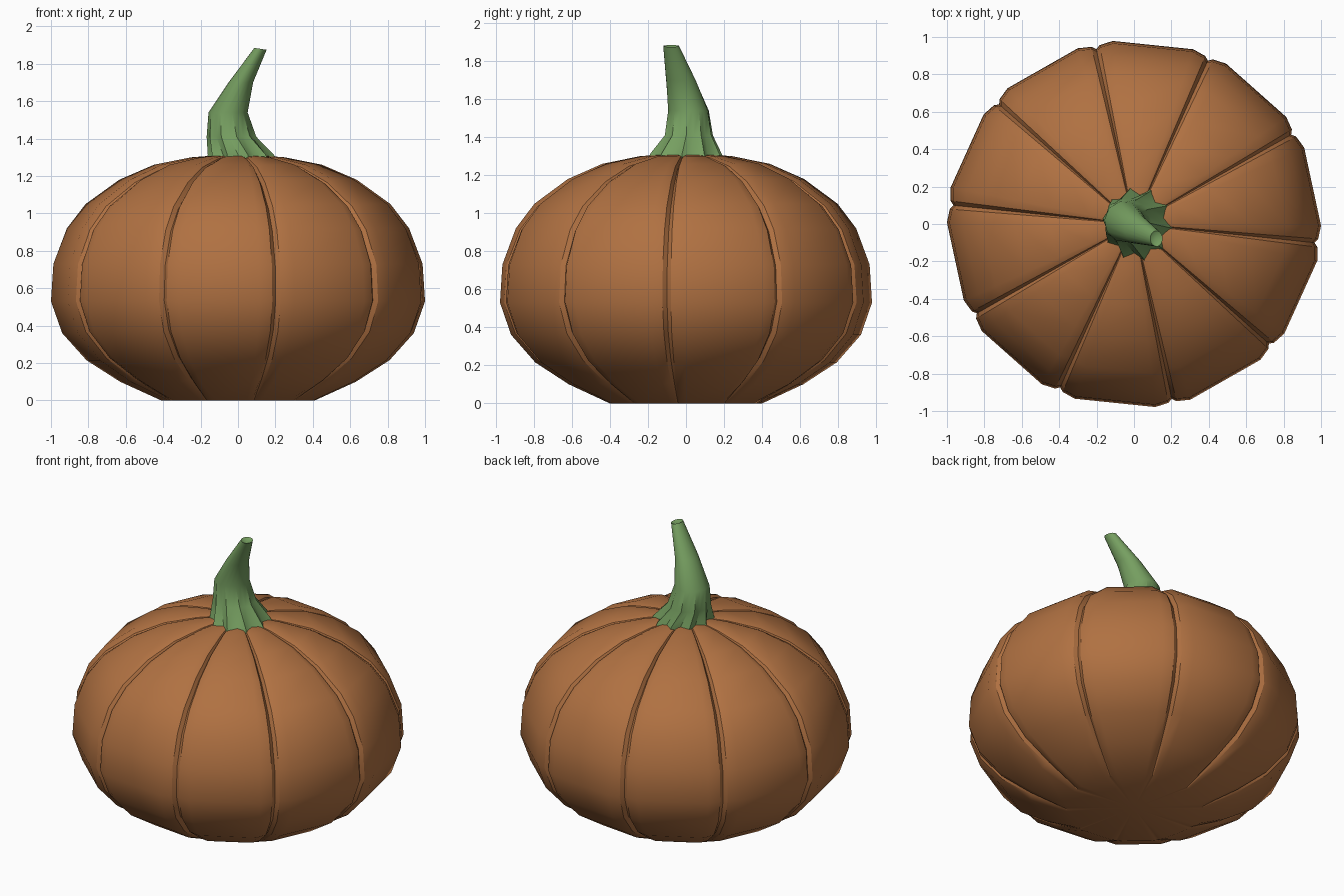
import bpy
import bmesh
from math import cos, sin, radians, pi
from mathutils import Vector

cube = bpy.data.objects.get("Cube")
if cube:
    bpy.data.objects.remove(cube, do_unlink=True)


def make_material(name, rgb):
    mat = bpy.data.materials.new(name)
    mat.use_nodes = True
    mat.diffuse_color = (*rgb, 1)
    bsdf = mat.node_tree.nodes["Principled BSDF"]
    bsdf.inputs["Base Color"].default_value = (*rgb, 1)
    bsdf.inputs["Roughness"].default_value = 0.8
    return mat


def loft(name, rings, bottom, top, mat, angle):
    """Skin closed rings of points, ending each side in a fan to a centre point."""
    bm = bmesh.new()
    loops = [[bm.verts.new(p) for p in ring] for ring in rings]
    n = len(loops[0])
    for low, high in zip(loops, loops[1:]):
        for i in range(n):
            j = (i + 1) % n
            bm.faces.new((low[i], low[j], high[j], high[i]))
    for loop, centre in ((loops[0], bottom), (loops[-1], top)):
        c = bm.verts.new(centre)
        for i in range(n):
            bm.faces.new((c, loop[i], loop[(i + 1) % n]))
    bmesh.ops.recalc_face_normals(bm, faces=bm.faces)
    mesh = bpy.data.meshes.new(name)
    bm.to_mesh(mesh)
    bm.free()
    mesh.materials.append(mat)
    obj = bpy.data.objects.new(name, mesh)
    bpy.context.collection.objects.link(obj)
    bpy.ops.object.select_all(action='DESELECT')
    bpy.context.view_layer.objects.active = obj
    obj.select_set(True)
    bpy.ops.object.shade_smooth_by_angle(angle=radians(angle))
    return obj


orange = make_material("pumpkin orange", (0.434, 0.165, 0.054))
green = make_material("stem green", (0.18, 0.345, 0.118))

LOBES = 10
TURN = -6  # direction of the first groove, in degrees

# Pumpkin body: side profile as radius, height, groove depth
profile = [(0.41, 0.0, 0.0), (0.63, 0.1, 0.025), (0.81, 0.215, 0.035),
           (0.94, 0.36, 0.035), (1.0, 0.53, 0.03), (0.987, 0.73, 0.03),
           (0.915, 0.92, 0.035), (0.815, 1.05, 0.04), (0.635, 1.18, 0.04),
           (0.45, 1.26, 0.035), (0.25, 1.3, 0.02), (0.12, 1.31, 0.005)]
# One lobe: angle from the groove, share of the groove depth
lobe = [(0, 1), (1.3, 0.4), (5.5, 0), (30.5, 0), (34.7, 0.4)]

body_rings = []
for k, (r, z, depth) in enumerate(profile):
    before = profile[max(k - 1, 0)]
    after = profile[min(k + 1, len(profile) - 1)]
    inward = Vector((before[1] - after[1], after[0] - before[0])).normalized()
    ring = []
    for s in range(LOBES):
        for offset, share in lobe:
            a = radians(TURN + s * 360 / LOBES + offset)
            rr = r + inward.x * depth * share
            zz = max(z + inward.y * depth * share * (1 if z > 0 else 0), 0)
            ring.append((rr * cos(a), rr * sin(a) * 0.985, zz))
    body_rings.append(ring)
loft("pumpkin_body", body_rings, (0, 0, 0), (0, 0, 1.3), orange, 30)

# Stem: centre x, centre y, height, radius x, radius y, flare of the root points
sections = [(0.02, 0.0, 1.27, 0.175, 0.19, 0.13),
            (0.015, 0.0, 1.315, 0.16, 0.172, 0.11),
            (-0.035, 0.015, 1.41, 0.127, 0.123, 0.05),
            (-0.053, 0.013, 1.54, 0.103, 0.107, 0.02),
            (0.015, -0.027, 1.70, 0.066, 0.078, 0),
            (0.12, -0.078, 1.88, 0.033, 0.042, 0)]
stem_rings = []
for k, (cx, cy, z, rx, ry, flare) in enumerate(sections):
    tilt = 0.15 if k == len(sections) - 1 else 0
    ring = []
    for i in range(2 * LOBES):
        a = radians(TURN) + i * pi / LOBES
        f = 1 + (flare if i % 2 == 0 else -flare)
        ring.append((cx + rx * f * cos(a), cy + ry * f * sin(a),
                     z - tilt * rx * cos(a)))
    stem_rings.append(ring)
loft("stem", stem_rings, (0.02, 0, 1.27), (0.117, -0.076, 1.86), green, 35)
